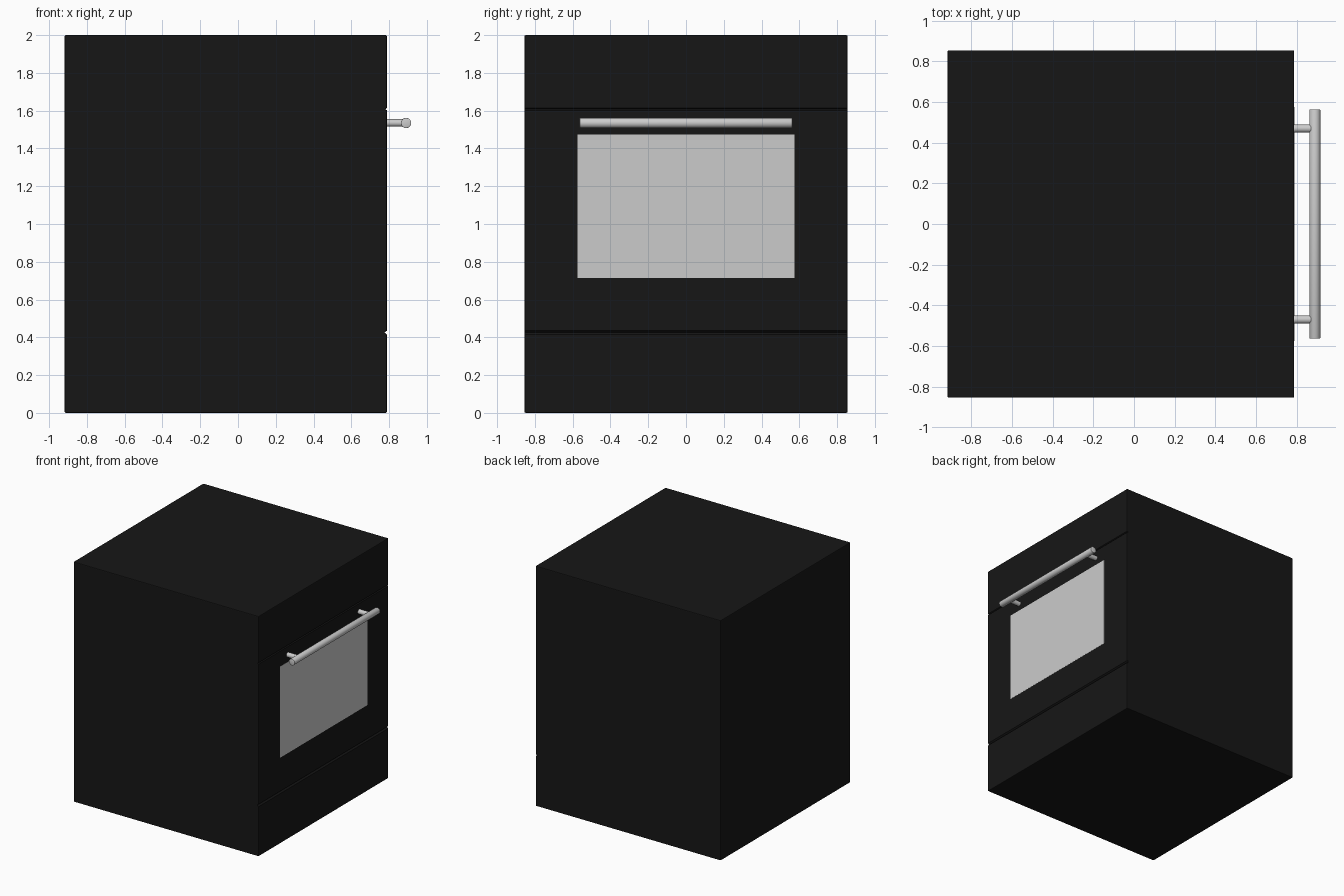
import bpy, bmesh, math
from mathutils import Matrix, Vector

if "Cube" in bpy.data.objects:
    bpy.data.objects.remove(bpy.data.objects["Cube"])

BACK, FRONT, HALF_W, TOP = -0.918, 0.788, 0.855, 2.0


def finish(bm, name, material=None, smooth=False):
    mesh = bpy.data.meshes.new(name)
    bmesh.ops.recalc_face_normals(bm, faces=bm.faces[:])
    bm.to_mesh(mesh)
    bm.free()
    obj = bpy.data.objects.new(name, mesh)
    bpy.context.collection.objects.link(obj)
    if material:
        mesh.materials.append(material)
    if smooth:
        bpy.ops.object.select_all(action='DESELECT')
        bpy.context.view_layer.objects.active = obj
        obj.select_set(True)
        bpy.ops.object.shade_smooth_by_angle(angle=math.radians(40))
    return obj


def box(lo, hi, bevel=0.0):
    lo, hi = Vector(lo), Vector(hi)
    bm = bmesh.new()
    bmesh.ops.create_cube(bm, size=1, matrix=Matrix.Translation((lo + hi) / 2)
                          @ Matrix.Diagonal((*(hi - lo), 1)))
    if bevel:
        bmesh.ops.bevel(bm, geom=bm.edges[:], offset=bevel, segments=2,
                        profile=0.5, affect='EDGES')
    return bm


def rod(name, start, end, radius, sides, bevel=0.0):
    start, end = Vector(start), Vector(end)
    axis = end - start
    bm = bmesh.new()
    bmesh.ops.create_cone(bm, cap_ends=True, segments=sides, radius1=radius,
                          radius2=radius, depth=axis.length,
                          matrix=Matrix.Translation((start + end) / 2)
                          @ axis.to_track_quat('Z', 'Y').to_matrix().to_4x4())
    if bevel:
        rims = [e for f in bm.faces if len(f.verts) == sides for e in f.edges]
        bmesh.ops.bevel(bm, geom=rims, offset=bevel, segments=2,
                        profile=0.5, affect='EDGES')
    return finish(bm, name, smooth=True)


black = bpy.data.materials.new("black_enamel")
black.diffuse_color = (0.008, 0.008, 0.008, 1)
black.use_nodes = True
black.node_tree.nodes["Principled BSDF"].inputs["Base Color"].default_value = black.diffuse_color

# Oven body: softened box with V grooves separating panel, door and drawer
body = box((BACK, -HALF_W, 0), (FRONT, HALF_W, TOP), 0.006)
for z, half, depth in ((0.425, 0.01, 0.012), (1.608, 0.006, 0.009)):
    for cut in (z - half, z, z + half):
        bmesh.ops.bisect_plane(body, geom=body.verts[:] + body.edges[:] + body.faces[:],
                               plane_co=(0, 0, cut), plane_no=(0, 0, 1))
    for v in body.verts:
        if abs(v.co.z - z) < 1e-4:
            v.co.x = min(v.co.x, FRONT - depth)
finish(body, "oven_body", black)

# Door window
finish(box((FRONT - 0.01, -0.575, 0.715), (FRONT + 0.001, 0.575, 1.475)), "door_window")

# Door handle and its two posts
rod("door_handle", (0.89, -0.563, 1.535), (0.89, 0.563, 1.535), 0.027, 32, 0.002)
for side, label in ((-1, "left"), (1, "right")):
    rod("handle_post_" + label, (FRONT - 0.01, side * 0.47, 1.535),
        (0.875, side * 0.47, 1.535), 0.02, 24)
